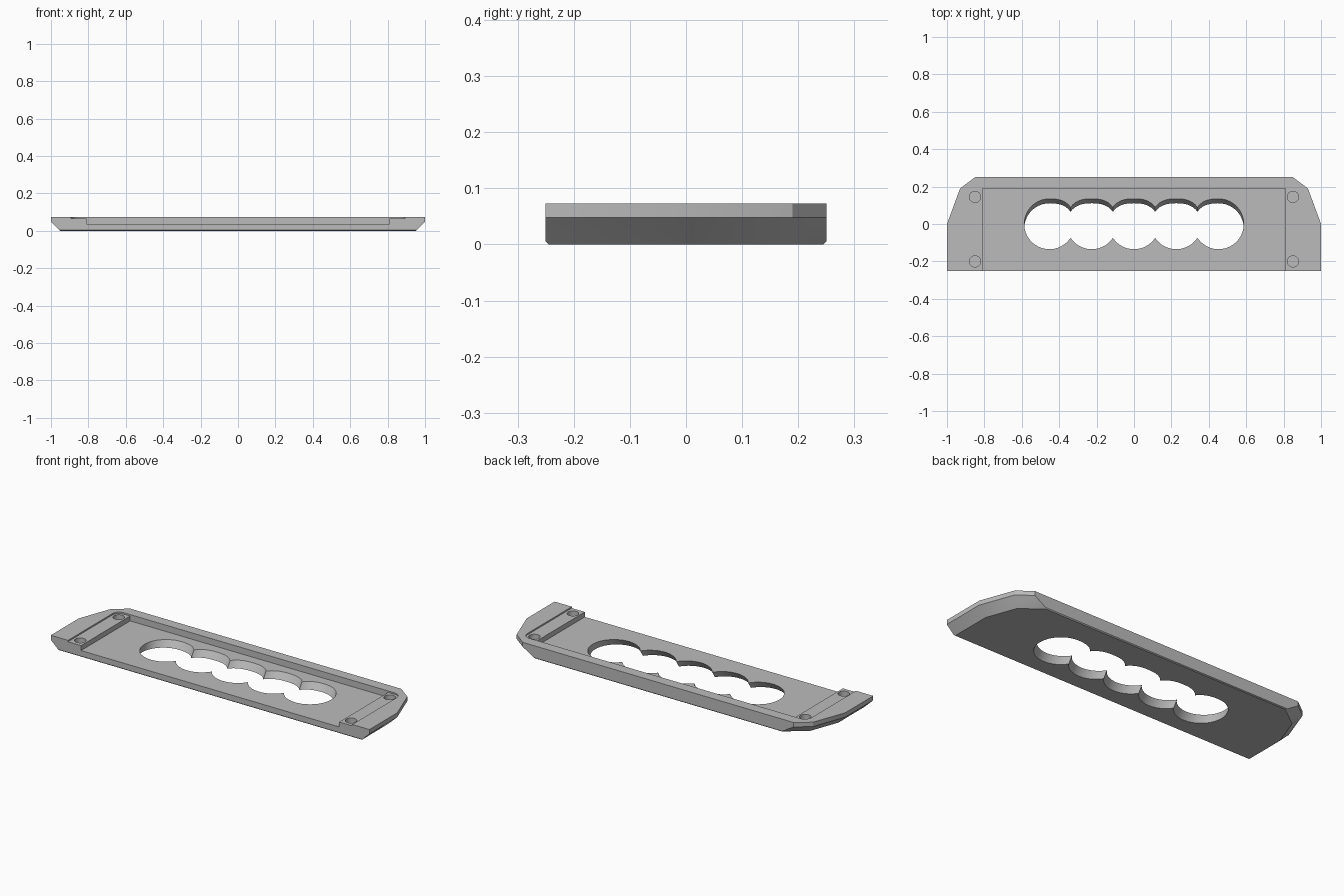
import bpy
import bmesh
from math import acos, cos, sin, pi

cube = bpy.data.objects.get("Cube")
if cube:
    bpy.data.objects.remove(cube, do_unlink=True)

grey = bpy.data.materials.new("plain_grey")
grey.use_nodes = True
colour = (0.5, 0.5, 0.5, 1)
grey.diffuse_color = colour
grey.node_tree.nodes["Principled BSDF"].inputs["Base Color"].default_value = colour


def loft(name, rings):
    """Closed solid through rings of matching points, listed from bottom to top."""
    bm = bmesh.new()
    loops = [[bm.verts.new(p) for p in ring] for ring in rings]
    for low, high in zip(loops, loops[1:]):
        for i in range(len(low)):
            j = (i + 1) % len(low)
            bm.faces.new((low[i], low[j], high[j], high[i]))
    bm.faces.new(loops[0][::-1])
    bm.faces.new(loops[-1])
    bmesh.ops.recalc_face_normals(bm, faces=bm.faces)
    mesh = bpy.data.meshes.new(name)
    bm.to_mesh(mesh)
    bm.free()
    mesh.materials.append(grey)
    obj = bpy.data.objects.new(name, mesh)
    bpy.context.collection.objects.link(obj)
    return obj


def flat(points, z):
    return [(x, y, z) for x, y in points]


def mirrored(half):
    """Complete a right-hand half outline, given front to back."""
    return half + [(-x, y) for x, y in reversed(half)]


def plate_outline(inset, depth):
    # side edges move inwards by the inset, parallel to themselves
    k = inset / 0.05
    corner = 0.85 - 0.077 * k if depth == 0.25 else 0.773
    return mirrored([(1 - inset, -depth), (1 - inset, -0.009 * k),
                     (0.93 - 0.042 * k, 0.19 - 0.031 * k), (corner, depth)])


def cut(target, cutter):
    cutter.hide_render = True
    mod = target.modifiers.new("cut", "BOOLEAN")
    mod.operation = "DIFFERENCE"
    mod.solver = "EXACT"
    mod.object = cutter
    bpy.context.view_layer.objects.active = target
    bpy.ops.object.modifier_apply(modifier=mod.name)
    bpy.data.objects.remove(cutter, do_unlink=True)


# Plate with sloping ends
TOP, FLOOR, SHELF = 0.073, 0.037, 0.065
plate = loft("base_plate", [
    flat(plate_outline(0.05, 0.245), 0),
    flat(plate_outline(0.045, 0.25), 0.005),
    flat(plate_outline(0, 0.25), 0.048),
    flat(plate_outline(0, 0.25), TOP)])

# Shallow shelf with rounded back corners, open at the front
arc = [(0.85 + 0.042 * cos(a), 0.148 + 0.042 * sin(a))
       for a in (i * pi / 16 for i in range(9))]
shelf = mirrored([(0.892, -0.4)] + arc)
cut(plate, loft("shelf_cutter", [flat(shelf, SHELF), flat(shelf, 0.2)]))

# Deep tray between the shelves
tray = mirrored([(0.81, -0.4), (0.81, 0.19)])
cut(plate, loft("tray_cutter", [flat(tray, FLOOR), flat(tray, 0.2)]))

# Round sockets in the shelves
for x in (-0.85, 0.85):
    for y in (-0.2, 0.145):
        ring = [(x + 0.03 * cos(i * pi / 16), y + 0.03 * sin(i * pi / 16))
                for i in range(32)]
        cut(plate, loft("socket_cutter", [flat(ring, FLOOR), flat(ring, 0.2)]))

# Scalloped finger opening, leaning towards the front underneath
PITCH, R, STEPS = 0.226, 0.135, 16


def scallops(side, power):
    """One row of five bumps from left end to right end."""
    points = []
    cusp = acos(PITCH / 2 / R)
    for n in range(-2, 3):
        start = pi if n == -2 else pi - cusp
        end = 0 if n == 2 else cusp
        for i in range(STEPS + 1):
            if i == 0 and n > -2:
                continue
            c = cos(start + (end - start) * i / STEPS)
            outer = n * c > 0 and abs(n) == 2
            p = 2 if outer else power
            y = R * max(0, 1 - abs(c) ** p) ** (1 / p)
            points.append((n * PITCH + R * c, side * y))
    return points


opening = scallops(-1, 2) + scallops(1, 2.5)[::-1][1:-1]
LEAN = 0.024 / FLOOR
cut(plate, loft("opening_cutter", [
    [(x, y + LEAN * (z - FLOOR), z) for x, y in opening] for z in (-0.02, 0.06)]))

plate.select_set(True)
bpy.context.view_layer.objects.active = plate
bpy.ops.object.shade_smooth_by_angle(angle=pi / 7)
